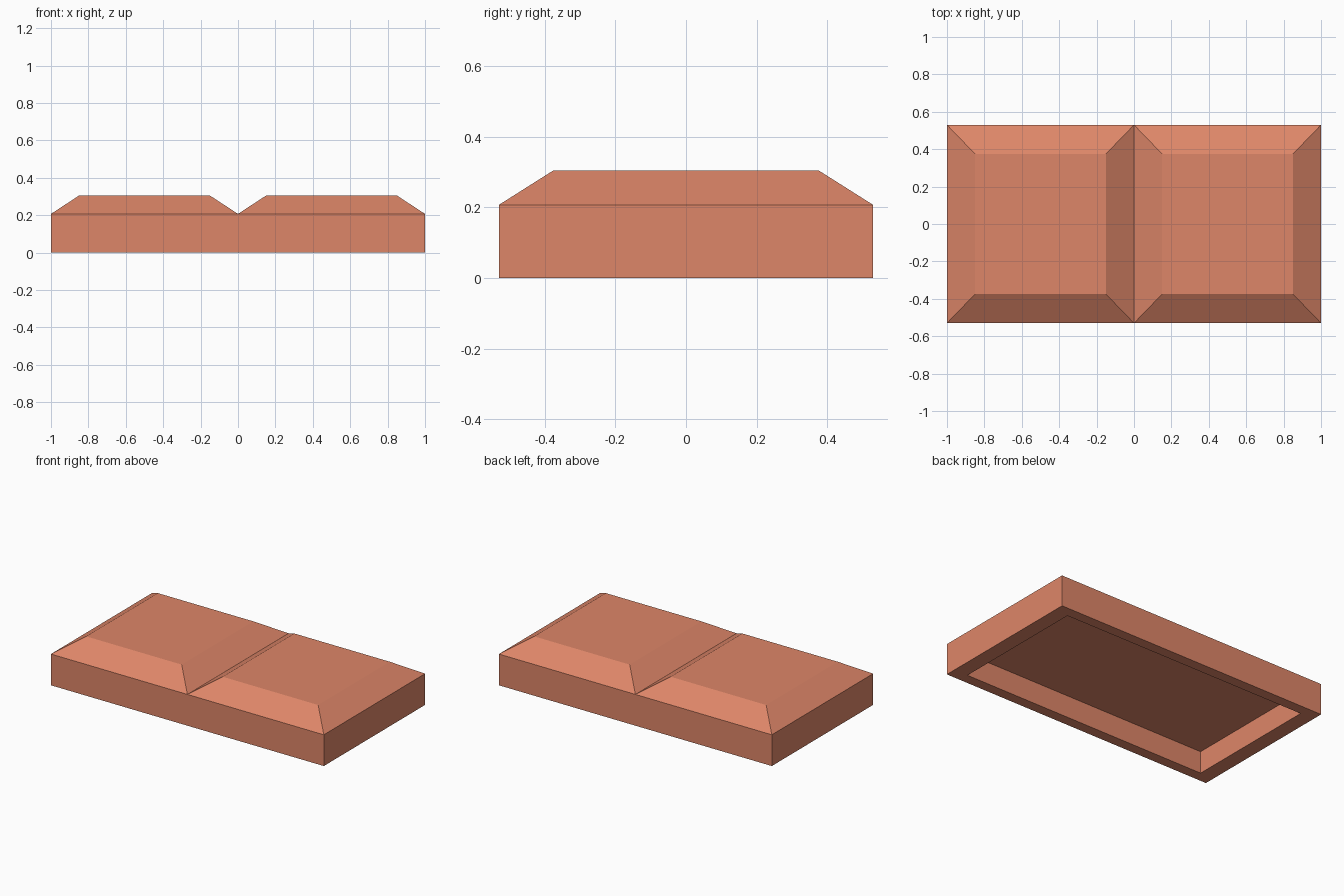
import bpy
import bmesh

cube = bpy.data.objects.get("Cube")
if cube:
    bpy.data.objects.remove(cube, do_unlink=True)

HALF_X, HALF_Y = 1.0, 0.53
LIP, TOP = 0.207, 0.305      # wall height and overall height
INSET = 0.155                # horizontal run of the sloping edges

color = (0.73, 0.24, 0.14, 1)
clay = bpy.data.materials.new("terracotta")
clay.use_nodes = True
clay.diffuse_color = color
clay.node_tree.nodes["Principled BSDF"].inputs["Base Color"].default_value = color


def ring(bm, x0, x1, half_y, z):
    """Rectangular loop of vertices at height z."""
    corners = ((x0, -half_y), (x1, -half_y), (x1, half_y), (x0, half_y))
    return [bm.verts.new((x, y, z)) for x, y in corners]


def loft(name, sections, cap_start):
    """Join rectangular sections in order, capping the last one."""
    bm = bmesh.new()
    rings = [ring(bm, *s) for s in sections]
    for a, b in zip(rings, rings[1:]):
        for i in range(4):
            j = (i + 1) % 4
            bm.faces.new((a[i], a[j], b[j], b[i]))
    bm.faces.new(rings[-1])
    if cap_start:
        bm.faces.new(rings[0])
    bmesh.ops.recalc_face_normals(bm, faces=bm.faces)
    mesh = bpy.data.meshes.new(name)
    bm.to_mesh(mesh)
    bm.free()
    mesh.materials.append(clay)
    obj = bpy.data.objects.new(name, mesh)
    bpy.context.collection.objects.link(obj)
    return obj


# Base block with a rectangular recess underneath
in_x, in_y, ceiling = 0.9, 0.46, 0.146
loft("base_block", [
    (-HALF_X, HALF_X, HALF_Y, 0.2),
    (-HALF_X, HALF_X, HALF_Y, 0),
    (-in_x, in_x, in_y, 0),
    (-in_x, in_x, in_y, ceiling),
], cap_start=True)

# Two bevelled pads side by side on the base
for name, x0, x1 in (("right_pad", -HALF_X, 0), ("left_pad", 0, HALF_X)):
    loft(name, [
        (x0, x1, HALF_Y, 0.2),
        (x0, x1, HALF_Y, LIP),
        (x0 + 0.15, x1 - 0.15, HALF_Y - INSET, TOP),
    ], cap_start=False)
